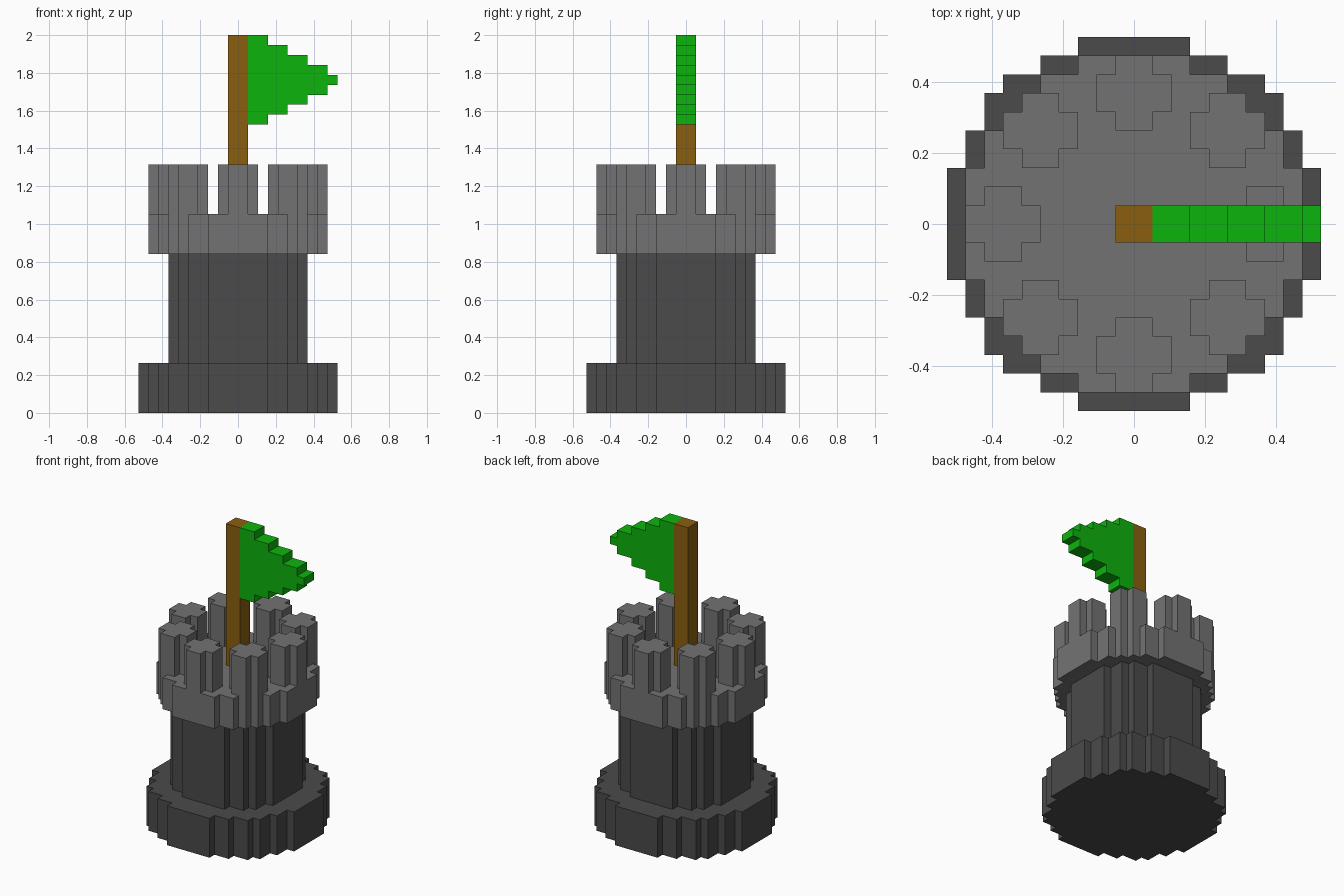
import bpy
import bmesh
from mathutils import Vector

U = 2 / 38  # one block

cube = bpy.data.objects.get("Cube")
if cube:
    bpy.data.objects.remove(cube, do_unlink=True)


def material(name, rgb):
    m = bpy.data.materials.new(name)
    m.use_nodes = True
    m.diffuse_color = (*rgb, 1)
    bsdf = next(n for n in m.node_tree.nodes if n.type == 'BSDF_PRINCIPLED')
    bsdf.inputs["Base Color"].default_value = (*rgb, 1)
    bsdf.inputs["Roughness"].default_value = 0.9
    return m


dark_stone = material("dark stone", (0.069, 0.069, 0.069))
light_stone = material("light stone", (0.171, 0.171, 0.171))
wood = material("brown wood", (0.254, 0.114, 0.005))
cloth = material("green cloth", (0.004, 0.456, 0.004))


def stepped_disc(steps):
    """Blocky round outline; steps are (half width, half depth) corners of one quadrant."""
    quad = []
    for i, (x, y) in enumerate(steps):
        quad.append((x, y))
        if i + 1 < len(steps):
            quad.append((x, steps[i + 1][1]))
    # mirror the quadrant into the other three
    half = quad + [(x, -y) for x, y in reversed(quad)]
    return half + [(-x, -y) for x, y in half]


def prism(name, outline, start, height, mat, upright=False, bottom=True, top=True):
    """Extrude an outline up from z = start, or along y when upright (outline is x, z)."""
    bm = bmesh.new()
    if upright:
        verts = [bm.verts.new((x * U, start * U, z * U)) for x, z in outline]
        move = Vector((0, height * U, 0))
    else:
        verts = [bm.verts.new((x * U, y * U, start * U)) for x, y in outline]
        move = Vector((0, 0, height * U))
    base = bm.faces.new(verts)
    out = bmesh.ops.extrude_face_region(bm, geom=[base], use_keep_orig=True)["geom"]
    bmesh.ops.translate(bm, vec=move,
                        verts=[g for g in out if isinstance(g, bmesh.types.BMVert)])
    bmesh.ops.recalc_face_normals(bm, faces=bm.faces)
    # drop caps hidden against a neighbouring part
    if not upright:
        hidden = [f for f in bm.faces
                  if (f.normal.z < -0.5 and not bottom) or (f.normal.z > 0.5 and not top)]
        bmesh.ops.delete(bm, geom=hidden, context='FACES')
    me = bpy.data.meshes.new(name)
    bm.to_mesh(me)
    bm.free()
    me.materials.append(mat)
    ob = bpy.data.objects.new(name, me)
    bpy.context.collection.objects.link(ob)
    return ob


# Tower body
prism("base", stepped_disc([(3, 10), (5, 9), (7, 8), (8, 7), (9, 5), (10, 3)]),
      0, 5, dark_stone)
prism("shaft", stepped_disc([(3, 7), (5, 6), (6, 5), (7, 3)]),
      5, 11, dark_stone, bottom=False, top=False)
prism("crown", stepped_disc([(3, 9), (5, 8), (6, 7), (7, 6), (8, 5), (9, 3)]),
      16, 4, light_stone)

# Eight cross-shaped battlements around the crown
cross = stepped_disc([(1, 2), (2, 1)])
for i, (cx, cy) in enumerate([(7, 0), (5, 5), (0, 7), (-5, 5),
                              (-7, 0), (-5, -5), (0, -7), (5, -5)]):
    prism(f"battlement_{i + 1}", [(x + cx, y + cy) for x, y in cross],
          20, 5, light_stone, bottom=False)

# Flag pole
prism("flag_pole", stepped_disc([(1, 1)]), 20, 18, wood, bottom=False)

# Stepped pennant, symmetric about its middle height
mid = 33.5
upper = []
for i, (x0, x1) in enumerate([(1, 3), (3, 5), (5, 7), (7, 9), (9, 10)]):
    upper += [(x0, 4.5 - i), (x1, 4.5 - i)]
pennant = [(x, mid + h) for x, h in upper] + [(x, mid - h) for x, h in reversed(upper)]
prism("pennant", pennant, -1, 2, cloth, upright=True)
